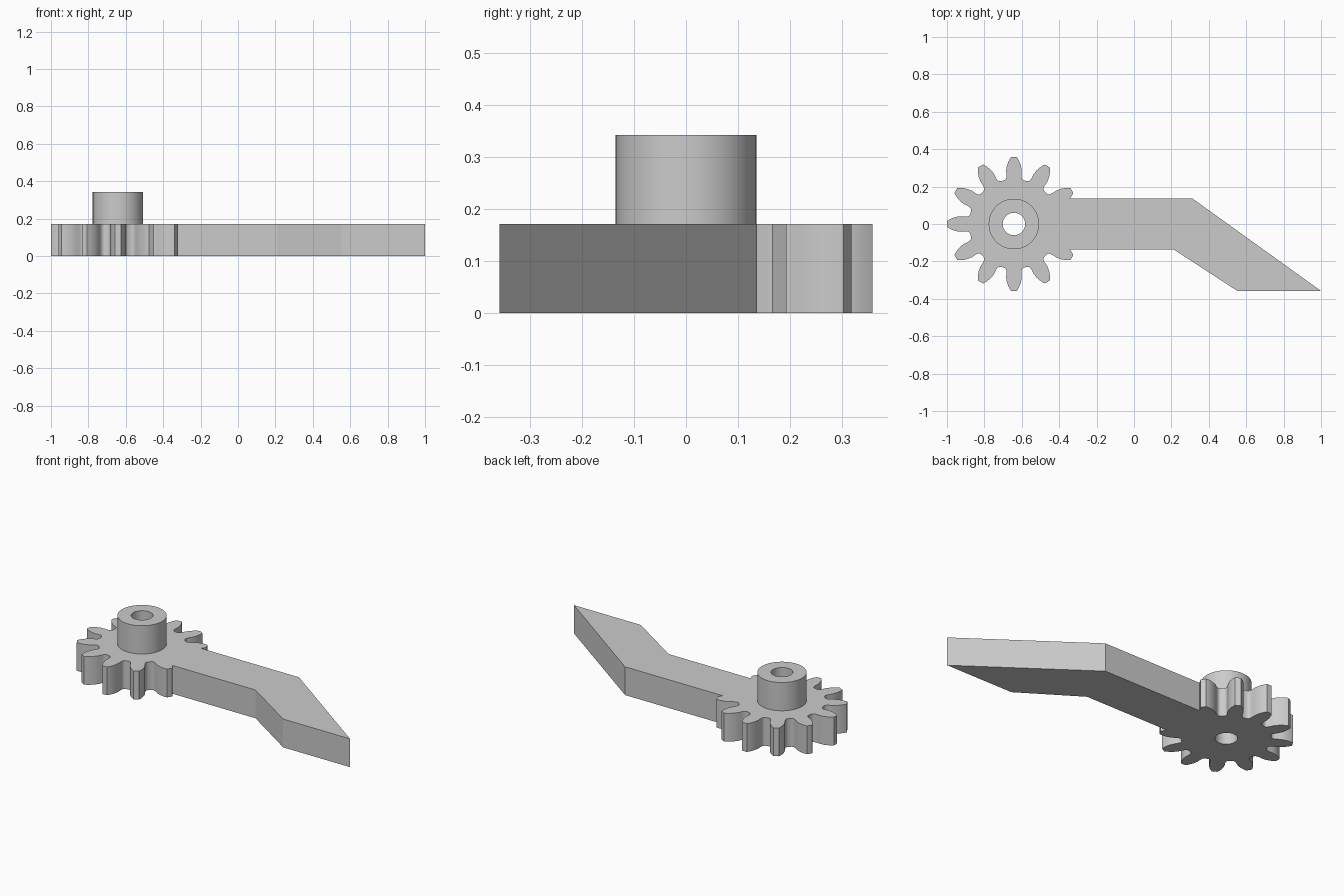
import bpy, bmesh
from math import sin, cos, pi, radians

cube = bpy.data.objects.get("Cube")
if cube:
    bpy.data.objects.remove(cube, do_unlink=True)

grey = bpy.data.materials.new("plain_grey")
grey.use_nodes = True
colour = (0.6, 0.6, 0.6, 1)
grey.diffuse_color = colour
grey.node_tree.nodes["Principled BSDF"].inputs["Base Color"].default_value = colour

CX = -0.642          # gear centre on x
TEETH = 12
ARM = 0.136          # half width of the arm
THICK = 0.171        # plate thickness
TOP = 0.342          # top of the hub


def circle(radius, n=64):
    return [(CX + radius * cos(2 * pi * i / n), radius * sin(2 * pi * i / n))
            for i in range(n)]


def plate(name, outlines, z0, z1):
    """Extrude an outer outline, with any holes, from z0 to z1."""
    bm = bmesh.new()
    edges = []
    for outline in outlines:
        vs = [bm.verts.new((x, y, z0)) for x, y in outline]
        edges += [bm.edges.new((v, vs[i - 1])) for i, v in enumerate(vs)]
    bmesh.ops.triangle_fill(bm, edges=edges, use_beauty=True)
    ext = bmesh.ops.extrude_face_region(bm, geom=bm.faces[:], use_keep_orig=True)
    moved = [g for g in ext["geom"] if isinstance(g, bmesh.types.BMVert)]
    bmesh.ops.translate(bm, verts=moved, vec=(0, 0, z1 - z0))
    bmesh.ops.recalc_face_normals(bm, faces=bm.faces[:])
    mesh = bpy.data.meshes.new(name)
    bm.to_mesh(mesh)
    bm.free()
    mesh.materials.append(grey)
    ob = bpy.data.objects.new(name, mesh)
    bpy.context.collection.objects.link(ob)
    bpy.ops.object.select_all(action="DESELECT")
    ob.select_set(True)
    bpy.context.view_layer.objects.active = ob
    bpy.ops.object.shade_smooth_by_angle(angle=radians(30))
    return ob


# Tooth flank from root to tip: (distance from centre, half width)
flank = [(0.234, 0.052), (0.238, 0.046), (0.246, 0.041), (0.262, 0.040),
         (0.285, 0.0415), (0.31, 0.038), (0.33, 0.031), (0.345, 0.0238),
         (0.358, 0.0155)]
tooth = [(r, -h) for r, h in flank] + [(r, h) for r, h in reversed(flank)]

# Gear outline, open on the side where the arm leaves it
outline = []
for k in range(1, TEETH):
    a = 2 * pi * k / TEETH
    for r, h in tooth:
        x, y = r * cos(a) - h * sin(a), r * sin(a) + h * cos(a)
        if x < 0 or abs(y) > ARM:
            outline.append((CX + x, y))

# Bent arm closes the outline
outline += [(-0.342, -ARM), (0.212, -ARM), (0.553, -0.358),
            (1.0, -0.358), (0.313, ARM), (-0.342, ARM)]

bore = circle(0.06)
plate("gear_and_arm", [outline, bore], 0, THICK)
plate("hub", [circle(0.135), bore], THICK, TOP)
